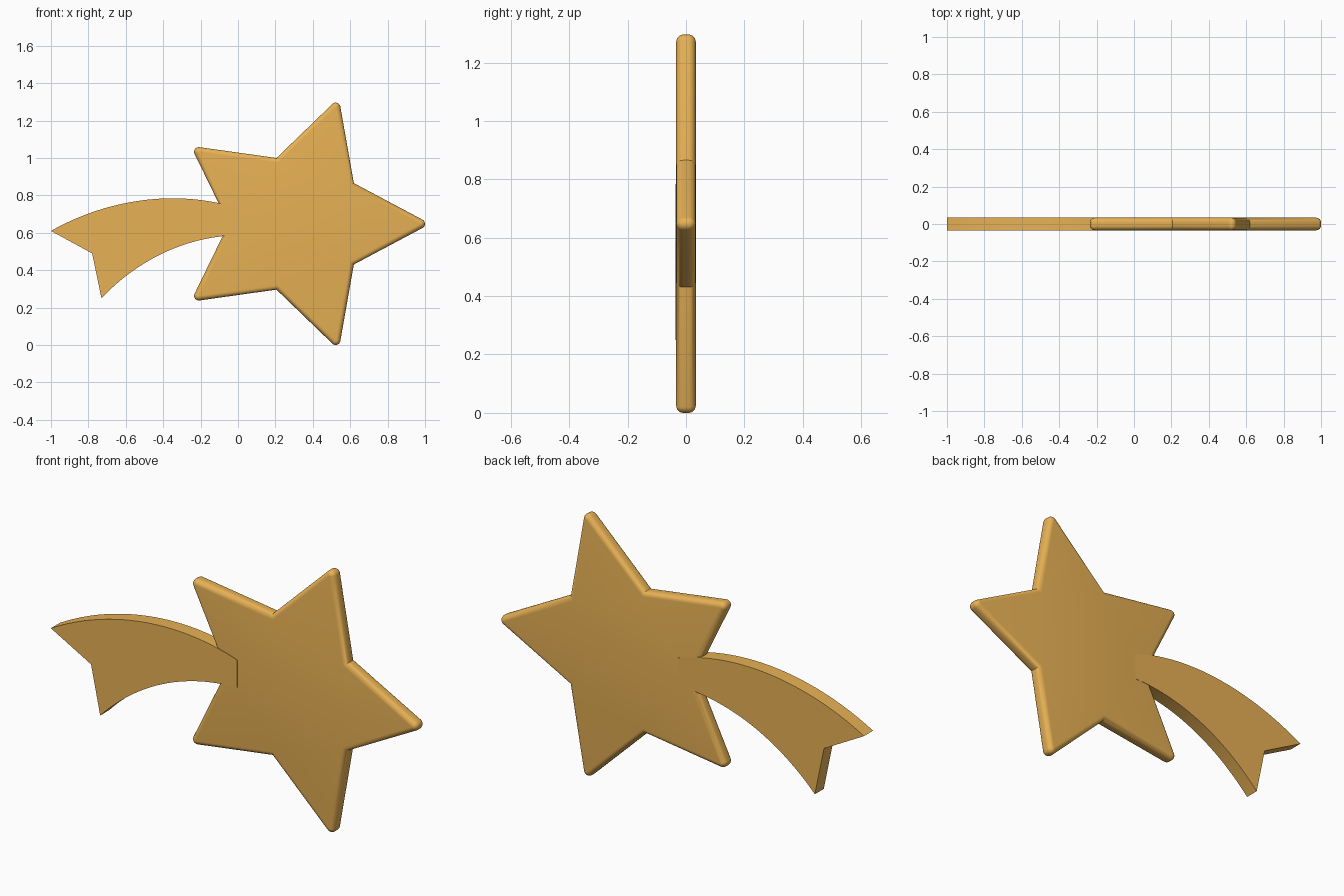
import bpy, bmesh
from math import sin, cos, pi, radians, atan2
from mathutils import Vector
from mathutils.geometry import interpolate_bezier

if "Cube" in bpy.data.objects:
    bpy.data.objects.remove(bpy.data.objects["Cube"])

gold = bpy.data.materials.new("gold")
gold.diffuse_color = (0.8, 0.44, 0.09, 1)
gold.use_nodes = True
gold.node_tree.nodes["Principled BSDF"].inputs["Base Color"].default_value = gold.diffuse_color


def finish(bm, name, angle):
    bmesh.ops.recalc_face_normals(bm, faces=bm.faces)
    mesh = bpy.data.meshes.new(name)
    bm.to_mesh(mesh)
    bm.free()
    mesh.materials.append(gold)
    ob = bpy.data.objects.new(name, mesh)
    bpy.context.collection.objects.link(ob)
    bpy.ops.object.select_all(action='DESELECT')
    ob.select_set(True)
    bpy.context.view_layer.objects.active = ob
    bpy.ops.object.shade_smooth_by_angle(angle=radians(angle))
    return ob


# Star: outline rings offset around a sharp core, giving rounded rims and tips
CX, CZ, R_TIP, R_IN = 0.32, 0.648, 0.68, 0.37
HALF, RIM, ARC, STEPS = 0.0335, 0.025, 8, 6
inner = Vector((R_IN * cos(pi / 5), R_IN * sin(pi / 5)))
normal_angle = atan2(R_TIP - inner.x, inner.y)      # edge normal seen from a tip
mitre = 1 / cos(normal_angle - pi / 5)


def star_ring(bm, offset, y):
    ring = []
    for k in range(5):
        a = k * 2 * pi / 5
        tip = R_TIP - RIM
        for i in range(ARC + 1):
            b = a + normal_angle * (2 * i / ARC - 1)
            ring.append((tip * cos(a) + offset * cos(b), tip * sin(a) + offset * sin(b)))
        r = R_IN + (offset - RIM) * mitre
        ring.append((r * cos(a + pi / 5), r * sin(a + pi / 5)))
    return [bm.verts.new((CX + x, y, CZ + z)) for x, z in ring]


bm = bmesh.new()
levels = []
for i in range(STEPS + 1):
    t = i / STEPS * pi / 2
    levels.append((RIM * sin(t), -(HALF - RIM + RIM * cos(t))))
levels += [(d, -y) for d, y in reversed(levels)]
rings = [star_ring(bm, d, y) for d, y in levels]
for lo, hi in zip(rings, rings[1:]):
    for i in range(len(lo)):
        j = (i + 1) % len(lo)
        bm.faces.new((lo[i], lo[j], hi[j], hi[i]))
bm.faces.new(rings[0])
bm.faces.new(rings[-1])
bmesh.ops.remove_doubles(bm, verts=bm.verts, dist=1e-5)
finish(bm, "star", 35)

# Tail: curved swallow-tailed ribbon, extruded through the thickness
upper = interpolate_bezier(Vector((-1, 0.61)), Vector((-0.70, 0.78)),
                           Vector((-0.32, 0.84)), Vector((0.02, 0.725)), 32)
lower = interpolate_bezier(Vector((0.02, 0.588)), Vector((-0.27, 0.585)),
                           Vector((-0.53, 0.46)), Vector((-0.73, 0.25)), 32)
outline = list(upper) + list(lower) + [Vector((-0.78, 0.49))]
bm = bmesh.new()
face = bm.faces.new([bm.verts.new((p[0], -0.036, p[1])) for p in outline])
ext = bmesh.ops.extrude_face_region(bm, geom=[face], use_keep_orig=True)
bmesh.ops.translate(bm, vec=(0, 0.0705, 0),
                    verts=[g for g in ext["geom"] if isinstance(g, bmesh.types.BMVert)])
finish(bm, "tail", 30)
